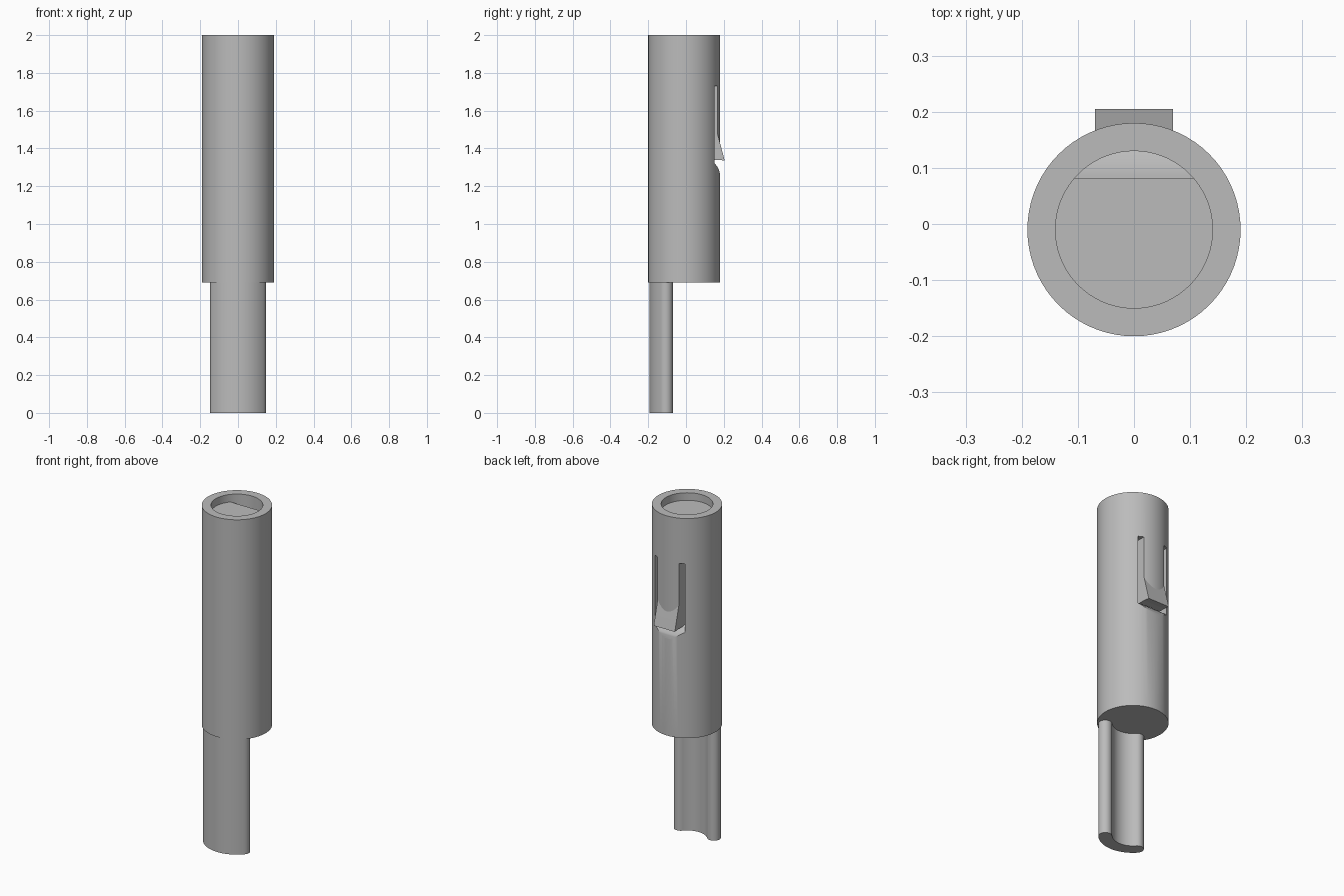
import bpy, bmesh, math
from math import cos, sin, radians

cube = bpy.data.objects.get("Cube")
if cube:
    bpy.data.objects.remove(cube, do_unlink=True)

grey = bpy.data.materials.new("plain_grey")
grey.use_nodes = True
grey.diffuse_color = (0.5, 0.5, 0.5, 1)
grey.node_tree.nodes["Principled BSDF"].inputs["Base Color"].default_value = (0.5, 0.5, 0.5, 1)

AXIS_Y = -0.01      # the tube axis sits slightly forward
TUBE_R, BORE_R = 0.19, 0.14
LATCH_W, WINDOW_W = 0.07, 0.1
HOOK_Z = 1.34


def arc(cx, cy, r, a0, a1, n):
    """Points along an arc, angles in degrees."""
    steps = [radians(a0 + (a1 - a0) * i / n) for i in range(n + 1)]
    return [(cx + r * cos(a), cy + r * sin(a)) for a in steps]


def prism(name, points, lo, hi, axis="z"):
    """Extrude an xy profile along z, or a yz profile along x."""
    bm = bmesh.new()
    place = (lambda p: (p[0], p[1], lo)) if axis == "z" else (lambda p: (lo, p[0], p[1]))
    face = bm.faces.new([bm.verts.new(place(p)) for p in points])
    new = bmesh.ops.extrude_face_region(bm, geom=[face])["geom"]
    move = (0, 0, hi - lo) if axis == "z" else (hi - lo, 0, 0)
    bmesh.ops.translate(bm, verts=[v for v in new if isinstance(v, bmesh.types.BMVert)], vec=move)
    bmesh.ops.recalc_face_normals(bm, faces=bm.faces)
    mesh = bpy.data.meshes.new(name)
    bm.to_mesh(mesh)
    bm.free()
    mesh.materials.append(grey)
    obj = bpy.data.objects.new(name, mesh)
    bpy.context.collection.objects.link(obj)
    return obj


def cylinder(name, r, lo, hi):
    return prism(name, arc(0, AXIS_Y, r, 0, 360, 72)[:-1], lo, hi)


def box(name, w, y0, y1, lo, hi):
    return prism(name, [(-w, y0), (w, y0), (w, y1), (-w, y1)], lo, hi)


def combine(target, tool, operation):
    """Apply a boolean and discard the tool."""
    mod = target.modifiers.new("cut", "BOOLEAN")
    mod.operation, mod.object, mod.solver = operation, tool, "EXACT"
    graph = bpy.context.evaluated_depsgraph_get()
    mesh = bpy.data.meshes.new_from_object(target.evaluated_get(graph))
    target.modifiers.clear()
    target.data = mesh
    bpy.data.objects.remove(tool, do_unlink=True)


def smooth(obj):
    obj.data.shade_smooth()
    obj.data.set_sharp_from_angle(angle=radians(30))


# Cutter: U-shaped window around the latch, joined to the bore
cutter = box("cavity_cutter", WINDOW_W, 0, 0.3, 1.1, 1.73)
cutter.hide_render = True
combine(cutter, box("latch_keep", LATCH_W, -0.1, 0.4, HOOK_Z, 1.9), "DIFFERENCE")
combine(cutter, cylinder("bore", BORE_R, 1.0, 2.1), "UNION")

# Side profile: shallow recess, deep pocket at the back, rounded ramp out
ramp = arc(0.081, 1.25, 0.1, 90, 0, 16)
profile = [(-0.3, 2.2), (-0.3, 1.955), (0.081, 1.955)] + ramp + [(0.4, 1.25), (0.4, 2.2)]
combine(cutter, prism("cavity_profile", profile, -0.3, 0.3, "x"), "INTERSECT")

# Main tube
tube = cylinder("tube_body", TUBE_R, 0.69, 2.0)
combine(tube, cutter, "DIFFERENCE")
smooth(tube)

# Wedge hook at the free end of the latch
hook = prism("latch_hook", [(0.14, 1.343), (0.205, 1.336), (0.1666, 1.48), (0.15, 1.54)],
             -LATCH_W + 0.0005, LATCH_W - 0.0005, "x")
smooth(hook)

# Curved tail with rounded edges
mid_r, tip_r, end = 0.1466, 0.037, -41.4
start = -180 - end


def tip(angle, a0, a1):
    a = radians(angle)
    return arc(mid_r * cos(a), AXIS_Y + mid_r * sin(a), tip_r, a0, a1, 14)


outline = (arc(0, AXIS_Y, mid_r + tip_r, start, end, 32)[:-1]
           + tip(end, end, end + 180)[:-1]
           + arc(0, AXIS_Y, mid_r - tip_r, end, start, 28)[:-1]
           + tip(start, start + 180, start + 360)[:-1])
tail = prism("tail", outline, 0, 0.7)
smooth(tail)
